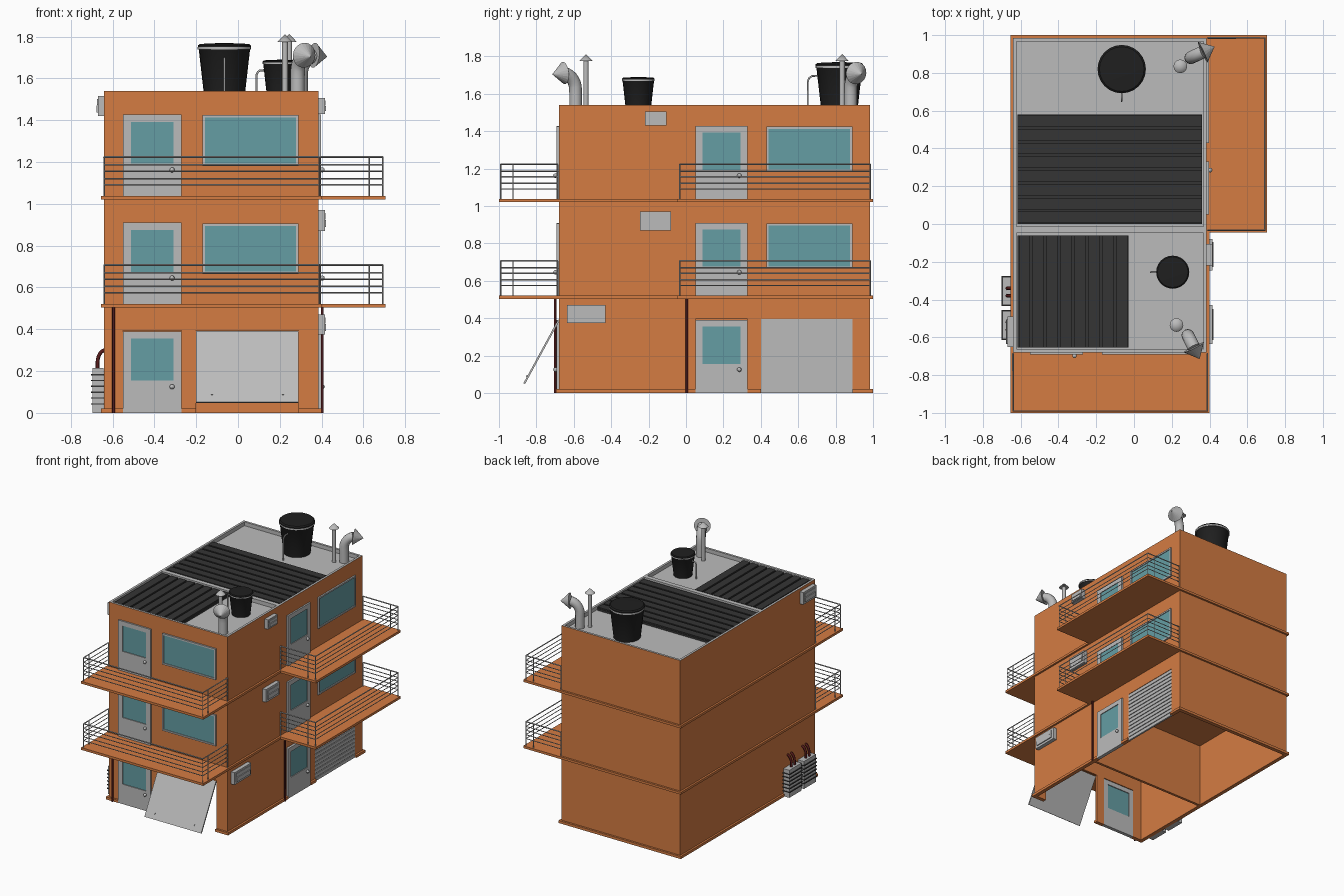
import bpy, bmesh, math
from mathutils import Vector, Matrix

if "Cube" in bpy.data.objects:
    bpy.data.objects.remove(bpy.data.objects["Cube"])


def material(name, rgb):
    m = bpy.data.materials.new(name)
    m.diffuse_color = (*rgb, 1)
    m.use_nodes = True
    m.node_tree.nodes["Principled BSDF"].inputs["Base Color"].default_value = m.diffuse_color
    return m


ORANGE = material("orange_plaster", (0.66, 0.20, 0.055))
GLASS = material("teal_glass", (0.13, 0.34, 0.37))
BLACK = material("black_plastic", (0.014, 0.014, 0.014))
DARK = material("dark_sheet", (0.035, 0.035, 0.035))
RED = material("dark_red_pipe", (0.09, 0.01, 0.01))
GREY = material("grey", (0.5, 0.5, 0.5))


def finish(name, bm, mat=GREY):
    bmesh.ops.recalc_face_normals(bm, faces=bm.faces)
    me = bpy.data.meshes.new(name)
    bm.to_mesh(me)
    bm.free()
    me.materials.append(mat)
    ob = bpy.data.objects.new(name, me)
    bpy.context.collection.objects.link(ob)
    return ob


def cube(x0, x1, y0, y1, z0, z1):
    bm = bmesh.new()
    size = Matrix.Diagonal((x1 - x0, y1 - y0, z1 - z0, 1))
    mid = Matrix.Translation(((x0 + x1) / 2, (y0 + y1) / 2, (z0 + z1) / 2))
    bmesh.ops.create_cube(bm, size=1, matrix=mid @ size)
    return bm


def box(name, x0, x1, y0, y1, z0, z1, mat=GREY):
    return finish(name, cube(x0, x1, y0, y1, z0, z1), mat)


# Map (position along wall, distance out of wall) to x, y
FACES = {"front": lambda u, d: (u, -0.68 - d), "back": lambda u, d: (u, 0.985 + d),
         "right": lambda u, d: (0.385 + d, u), "left": lambda u, d: (-0.64 - d, u)}


def on_wall(name, face, u0, u1, d0, d1, z0, z1, mat=GREY):
    a, b = FACES[face](u0, d0), FACES[face](u1, d1)
    xs, ys = sorted((a[0], b[0])), sorted((a[1], b[1]))
    return box(f"{face}_{name}", *xs, *ys, z0, z1, mat)


def tube(name, paths, r, mat=GREY, res=2, smooth=True):
    cu = bpy.data.curves.new(name, "CURVE")
    cu.dimensions = "3D"
    cu.bevel_depth, cu.bevel_resolution, cu.use_fill_caps = r, res, True
    for path in paths:
        s = cu.splines.new("POLY")
        s.points.add(len(path) - 1)
        for p, c in zip(s.points, path):
            p.co = (*c, 1)
        s.use_smooth = smooth
    cu.materials.append(mat)
    ob = bpy.data.objects.new(name, cu)
    bpy.context.collection.objects.link(ob)
    return ob


def lathe(name, profile, x, y, mat=GREY, seg=24):
    bm = bmesh.new()
    vs = [bm.verts.new((x + r, y, z)) for r, z in profile]
    es = [bm.edges.new(p) for p in zip(vs, vs[1:])]
    bmesh.ops.spin(bm, geom=vs + es, cent=(x, y, 0), axis=(0, 0, 1),
                   angle=math.tau, steps=seg, use_duplicate=False)
    bmesh.ops.remove_doubles(bm, verts=bm.verts, dist=1e-4)
    ob = finish(name, bm, mat)
    bpy.context.view_layer.objects.active = ob
    bpy.ops.object.select_all(action="DESELECT")
    ob.select_set(True)
    bpy.ops.object.shade_smooth_by_angle(angle=math.radians(35))
    return ob


# Upper storeys, with the roof sunk behind a parapet
for name, y0, y1 in (("front_block", -0.68, -0.03), ("rear_block", -0.03, 0.985)):
    bm = cube(-0.64, 0.385, y0, y1, 0.5, 1.54)
    top = max(bm.faces, key=lambda f: f.calc_center_median().z)
    rim = bmesh.ops.inset_region(bm, faces=[top], thickness=0.025)["faces"]
    side = bmesh.ops.inset_region(bm, faces=[top], thickness=0, depth=-0.03)["faces"]
    for f in rim + side + [top]:
        f.material_index = 1
    finish(name, bm, ORANGE).data.materials.append(GREY)


# Hollow ground floor walls with openings and a base ledge
def wall(face, u0, u1, openings=()):
    start = u0
    for a, b in (*openings, (u1, u1)):
        on_wall("ground_wall", face, start, a, -0.015, 0, 0, 0.5, ORANGE)
        on_wall("base_ledge", face, start - 0.015 * (start == u0),
                a + 0.015 * (a == u1), 0, 0.015, 0, 0.02, ORANGE)
        if b > a:
            on_wall("lintel", face, a, b, -0.015, 0, 0.395, 0.5, ORANGE)
        start = b


wall("front", -0.64, 0.385, ((-0.55, -0.27), (-0.2, 0.29)))
wall("right", -0.68, 0.985, ((0.05, 0.33), (0.4, 0.89)))
wall("left", -0.68, 0.985)
wall("back", -0.64, 0.385)
box("partition_wall", -0.63, 0.375, -0.01, 0.01, 0, 0.5, ORANGE)

# Floor ledges and balcony slabs
for z in (0.503, 1.02):
    box("floor_ledge", -0.655, 0.4, -0.695, 1.0, z, z + 0.018, ORANGE)
    box("front_balcony_slab", -0.655, 0.4, -1.0, -0.68, z, z + 0.018, ORANGE)
    box("right_balcony_slab", 0.38, 0.705, -0.045, 1.0, z, z + 0.018, ORANGE)


# Balcony railings: U-shaped rails and corner posts
def railing(name, corners, z):
    a, b, c, d = [Vector((*p, 0)) for p in corners]
    up = lambda p, h: (p.x, p.y, z + h)
    rails = [[up(p, h) for p in (a, b, c, d)] for h in (0.055, 0.085, 0.12, 0.15)]
    posts = [a, b, c, d, b + (a - b).normalized() * 0.065, c + (d - c).normalized() * 0.065]
    tube(name + "_rails", rails + [[up(p, 0), up(p, 0.185)] for p in posts], 0.0035, res=0, smooth=False)
    tube(name + "_handrail", [[up(p, 0.187) for p in (a, b, c, d)]], 0.005, res=0, smooth=False)


for z in (0.52, 1.036):
    railing("front_balcony", ((-0.64, -0.685), (-0.64, -0.99), (0.388, -0.99), (0.388, -0.685)), z)
    railing("right_balcony", ((0.39, -0.033), (0.693, -0.033), (0.693, 0.985), (0.39, 0.985)), z)


# Doors and windows: frame bars around a glass pane
def framed(name, face, u0, u1, z0, z1, side, low, high):
    d0, d1 = -0.015, 0.012
    on_wall(name + "_stile", face, u0, u0 + side, d0, d1, z0, z1)
    on_wall(name + "_stile", face, u1 - side, u1, d0, d1, z0, z1)
    on_wall(name + "_bottom", face, u0 + side, u1 - side, d0, d1, z0, z0 + low)
    on_wall(name + "_top", face, u0 + side, u1 - side, d0, d1, z1 - high, z1)
    on_wall(name + "_glass", face, u0 + side, u1 - side, -0.008, 0.006, z0 + low, z1 - high, GLASS)


for face, door_u, win_u in (("front", -0.55, -0.17), ("right", 0.05, 0.43)):
    for level, z in enumerate((0, 0.52, 1.037)):
        framed("door", face, door_u, door_u + 0.28, z, z + 0.39, 0.038, 0.155, 0.035)
        x, y = FACES[face](door_u + 0.235, 0.018)
        bm = bmesh.new()
        bmesh.ops.create_uvsphere(bm, u_segments=12, v_segments=8, radius=0.012,
                                  matrix=Matrix.Translation((x, y, z + 0.125)))
        finish("door_knob", bm)
        if level:
            framed("window", face, win_u, win_u + 0.46, z + 0.145, z + 0.387, 0.012, 0.012, 0.012)

# Tilted-up front garage door
for name, size in (("garage_door", (-0.2, 0.29, -0.005, 0.005, -0.387, 0)),
                   ("garage_latch", (-0.13, -0.12, -0.01, 0, -0.35, -0.34)),
                   ("garage_latch", (0.21, 0.22, -0.01, 0, -0.35, -0.34))):
    ob = box(name, *size)
    ob.location = (0, -0.68, 0.39)
    ob.rotation_euler.x = -0.498

# Slatted side shutter
on_wall("shutter", "right", 0.4, 0.89, -0.012, -0.004, 0, 0.395)
for i in range(13):
    on_wall("shutter_slat", "right", 0.4, 0.89, -0.005, 0.002, i * 0.0304, i * 0.0304 + 0.025)


# Wall air conditioners
def air_unit(face, u0, u1, z0, z1):
    w, h = u1 - u0, z1 - z0
    on_wall("air_unit", face, u0, u1, 0, 0.03, z0, z1)
    on_wall("air_unit_panel", face, u0 + 0.1 * w, u1 - 0.1 * w, 0.03, 0.037, z0 + 0.18 * h, z0 + 0.52 * h)
    on_wall("air_unit_cover", face, u0 + 0.1 * w, u1 - 0.1 * w, 0.03, 0.034, z0 + 0.55 * h, z0 + 0.85 * h)


air_unit("right", -0.635, -0.43, 0.375, 0.47)
air_unit("right", -0.245, -0.08, 0.87, 0.97)
air_unit("right", -0.22, -0.105, 1.43, 1.505)
air_unit("left", -0.65, -0.49, 1.42, 1.515)

# Ground condensers with slats and hoses
for y0 in (-0.61, -0.43):
    on_wall("condenser", "left", y0, y0 + 0.15, 0.004, 0.056, 0, 0.215)
    for i in range(6):
        z = 0.04 + i * 0.028
        on_wall("condenser_slat", "left", y0 - 0.005, y0 + 0.155, 0.002, 0.062, z, z + 0.006, DARK)
    for dy in (0.05, 0.09):
        arc = [(-0.635 - 0.037 * math.cos(t), y0 + dy, 0.24 + 0.06 * math.sin(t))
               for t in (i * math.pi / 12 for i in range(7))]
        tube("condenser_hose", [[(-0.672, y0 + dy, 0.2)] + arc], 0.009, RED)

# Downpipes
for x, y in ((-0.595, -0.7), (0.403, 0.005)):
    tube("downpipe", [[(x, y, 0), (x, y, 0.505)]], 0.007, RED)

# Ribbed dark roof sheets
box("rear_roof_sheet", -0.617, 0.36, 0, 0.58, 1.505, 1.525, DARK)
box("front_roof_sheet", -0.617, -0.03, -0.655, -0.06, 1.505, 1.525, DARK)
for i in range(8):
    y, x = 0.005 + i * 0.073, -0.61 + i * 0.0735
    box("rear_roof_rib", -0.617, 0.36, y, y + 0.06, 1.52, 1.535, DARK)
    box("front_roof_rib", x, x + 0.06, -0.655, -0.06, 1.52, 1.535, DARK)


# Water tanks with rim bands and feed pipes
def tank(x, y, r, top, feed):
    h = top - 1.51
    lathe("water_tank", [(0, 1.51), (r * 0.76, 1.51), (r * 0.97, top - h * 0.1), (r, top - h * 0.08),
                         (r, top - h * 0.05), (r * 0.93, top - h * 0.02), (0, top)], x, y, BLACK)
    lathe("tank_band", [(r * 0.95, top - h * 0.12), (r * 1.01, top - h * 0.12),
                        (r * 1.01, top - h * 0.08), (r * 0.95, top - h * 0.08)], x, y)
    d = Vector(feed)
    at = lambda k, z: (x + d.x * k, y + d.y * k, 1.51 + h * z)
    tube("tank_feed", [[at(r * 1.33, 0), at(r * 1.33, 0.6), at(r * 1.27, 0.67),
                        at(r * 1.15, 0.71), at(r * 0.85, 0.72)]], 0.005)


tank(-0.065, 0.82, 0.127, 1.77, (0, -1, 0))
tank(0.205, -0.255, 0.087, 1.69, (-1, 0, 0))


# Roof vents: capped thin stack and elbow with conical cowl
def vents(sx, sy, ex, ey, direction):
    lathe("vent_stack", [(0, 1.51), (0.014, 1.51), (0.014, 1.775), (0.036, 1.775), (0, 1.812)], sx, sy, seg=16)
    d = Vector((*direction, 0)).normalized()
    base = Vector((ex, ey, 0))
    path = [base + Vector((0, 0, 1.51)), base + Vector((0, 0, 1.6))]
    for i in range(1, 8):
        t = i * math.radians(80) / 7
        path.append(base + d * 0.085 * (1 - math.cos(t)) + Vector((0, 0, 1.62 + 0.092 * math.sin(t))))
    tube("vent_elbow", [path], 0.034, res=4)
    bm = bmesh.new()
    axis = (d + Vector((0, 0, -0.1))).normalized()
    rot = axis.to_track_quat("Z", "Y").to_matrix().to_4x4()
    bmesh.ops.create_cone(bm, cap_ends=True, segments=20, radius1=0.06, radius2=0, depth=0.07,
                          matrix=Matrix.Translation(path[-1] + axis * 0.035) @ rot)
    finish("vent_cowl", bm)


vents(0.245, 0.835, 0.30, 0.88, (0.9, 0.42))
vents(0.225, -0.535, 0.285, -0.59, (0.45, -0.9))
